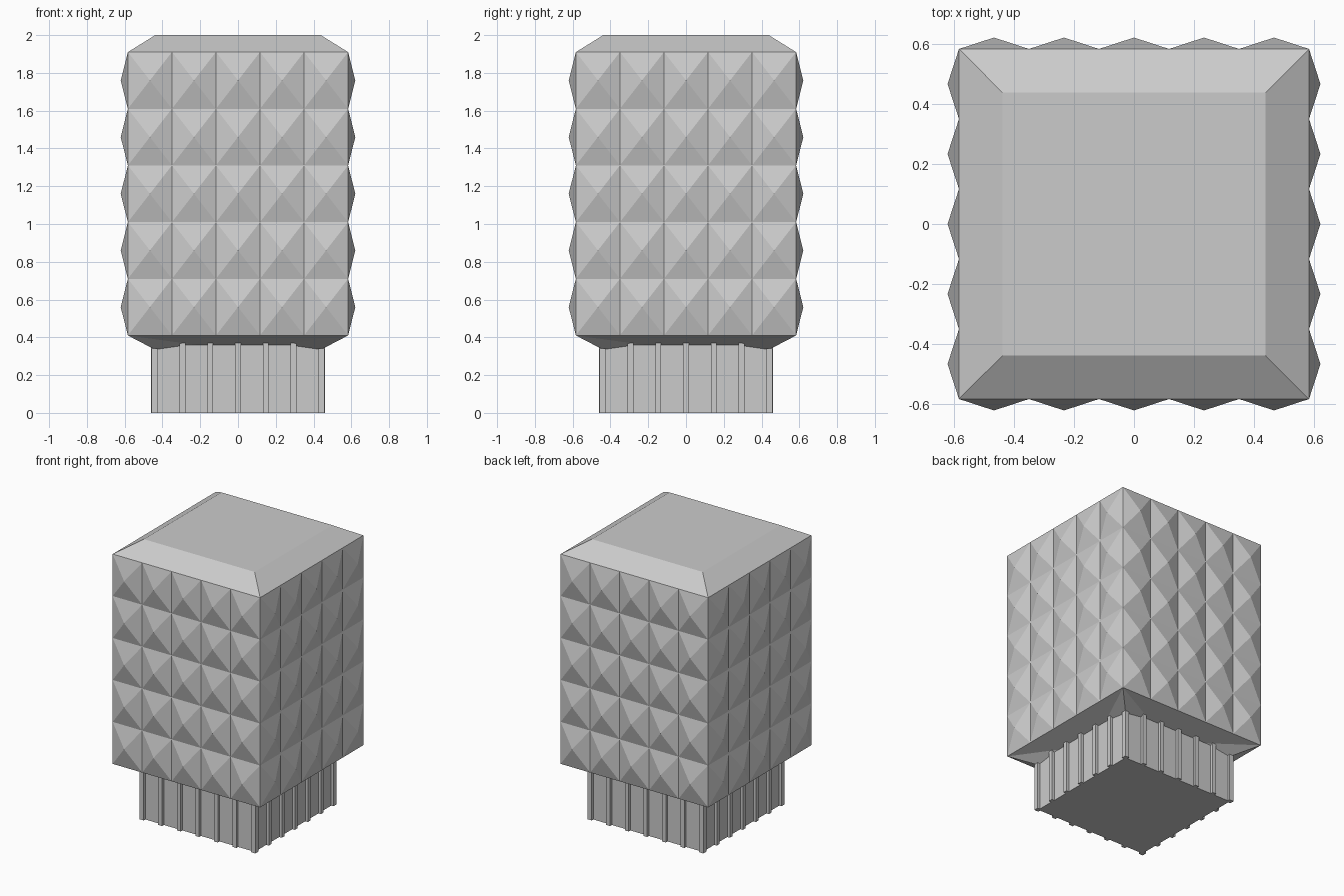
import bpy, bmesh
from math import pi
from mathutils import Matrix, Vector

cube = bpy.data.objects.get("Cube")
if cube:
    bpy.data.objects.remove(cube)

grey = bpy.data.materials.new("light grey")
grey.use_nodes = True
GREY = (0.6, 0.6, 0.6, 1)
grey.diffuse_color = GREY
grey.node_tree.nodes["Principled BSDF"].inputs["Base Color"].default_value = GREY

HALF, LOW, HIGH, TOP = 0.583, 0.41, 1.91, 2.0   # body half width and heights
INNER, CELLS, STUD = 0.438, 5, 0.038             # chamfer inset, studs per row, stud depth


def finish(bm, name):
    bmesh.ops.remove_doubles(bm, verts=bm.verts, dist=0.0005)
    bmesh.ops.recalc_face_normals(bm, faces=bm.faces)
    mesh = bpy.data.meshes.new(name)
    bm.to_mesh(mesh)
    bm.free()
    mesh.materials.append(grey)
    obj = bpy.data.objects.new(name, mesh)
    bpy.context.collection.objects.link(obj)
    return obj


def add_box(bm, lo, hi):
    lo, hi = Vector(lo), Vector(hi)
    m = Matrix.Translation((lo + hi) / 2) @ Matrix.Diagonal((*(hi - lo), 1))
    bmesh.ops.create_cube(bm, size=1, matrix=m)


def add_face(bm, turn, points):
    return bm.faces.new([bm.verts.new(turn @ Vector(p)) for p in points])


# Studded head with a chamfered top and a sagging chamfered underside
bm = bmesh.new()
dx, dz = 2 * HALF / CELLS, (HIGH - LOW) / CELLS
for side in range(4):
    turn = Matrix.Rotation(side * pi / 2, 3, 'Z')
    for i in range(CELLS):
        for j in range(CELLS):
            x, z = -HALF + i * dx, LOW + j * dz
            ring = [(x, -HALF, z), (x + dx, -HALF, z),
                    (x + dx, -HALF, z + dz), (x, -HALF, z + dz)]
            apex = (x + dx / 2, -HALF - STUD, z + dz / 2)
            for a, b in zip(ring, ring[1:] + ring[:1]):
                add_face(bm, turn, (a, b, apex))
    # top chamfer
    add_face(bm, turn, ((-HALF, -HALF, HIGH), (HALF, -HALF, HIGH),
                        (INNER, -INNER, TOP), (-INNER, -INNER, TOP)))
    # underside, lower at the corners than along the middle
    left, right = (-HALF, -HALF, LOW), (HALF, -HALF, LOW)
    rim = [(-0.43, -0.43, 0.33), (-0.22, -0.43, 0.36),
           (0.22, -0.43, 0.36), (0.43, -0.43, 0.33)]
    add_face(bm, turn, (left, rim[0], rim[1]))
    add_face(bm, turn, (left, rim[1], rim[2], right))
    add_face(bm, turn, (right, rim[2], rim[3]))
add_face(bm, Matrix.Identity(3), [(sx * INNER, sy * INNER, TOP)
         for sx, sy in ((-1, -1), (1, -1), (1, 1), (-1, 1))])
finish(bm, "studded_head")

# Square base block
bm = bmesh.new()
add_box(bm, (-0.44, -0.44, 0), (0.44, 0.44, 0.36))
finish(bm, "base_block")

# Thin upright ribs on each side, and one at each corner
bm = bmesh.new()
for side in range(4):
    start = len(bm.verts)
    for k in range(-2, 3):
        add_box(bm, (k * 0.147 - 0.015, -0.46, 0), (k * 0.147 + 0.015, -0.43, 0.37))
    add_box(bm, (0.425, -0.458, 0), (0.458, -0.425, 0.34))
    bm.verts.ensure_lookup_table()
    bmesh.ops.rotate(bm, verts=bm.verts[start:], cent=(0, 0, 0),
                     matrix=Matrix.Rotation(side * pi / 2, 3, 'Z'))
finish(bm, "base_ribs")
